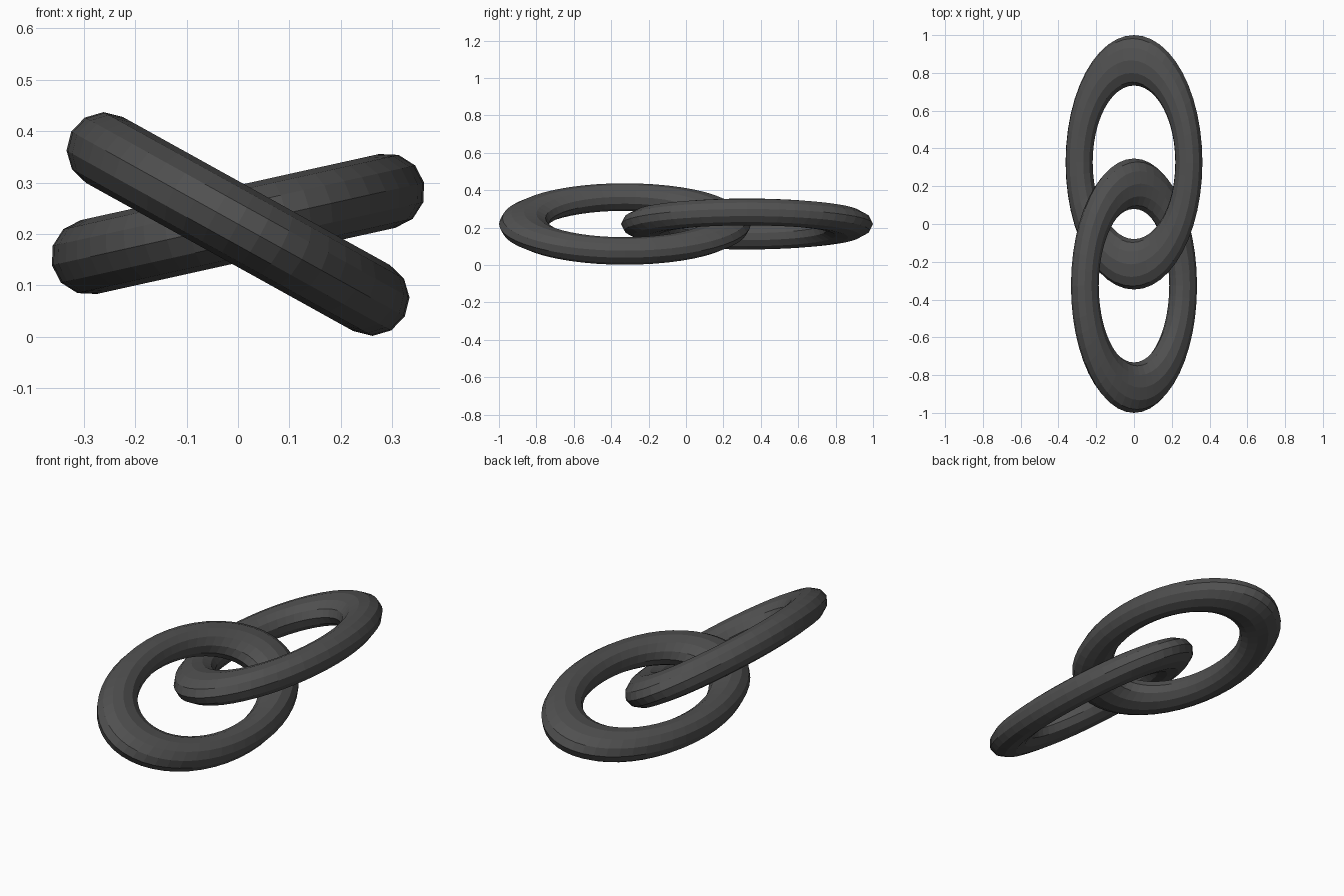
import bpy
from math import radians

if "Cube" in bpy.data.objects:
    bpy.data.objects.remove(bpy.data.objects["Cube"])

# Dark iron finish
iron = bpy.data.materials.new("dark_iron")
iron.diffuse_color = (0.08, 0.08, 0.08, 1)
iron.use_nodes = True
iron.node_tree.nodes["Principled BSDF"].inputs["Base Color"].default_value = iron.diffuse_color


def link(name, y, tilt):
    """Stretched ring lying along y, tilted about its long axis."""
    bpy.ops.mesh.primitive_torus_add(
        major_segments=48, minor_segments=12,
        major_radius=0.2975, minor_radius=0.0735,
        location=(0, y, 0.2195), rotation=(0, radians(tilt), 0))
    ob = bpy.context.object
    ob.name = name
    ob.scale = (1, 1.815, 1)
    ob.data.materials.append(iron)
    return ob


# Two interlocked chain links
link("front_chain_link", -0.3265, 29)
link("back_chain_link", 0.3265, -12.5)
